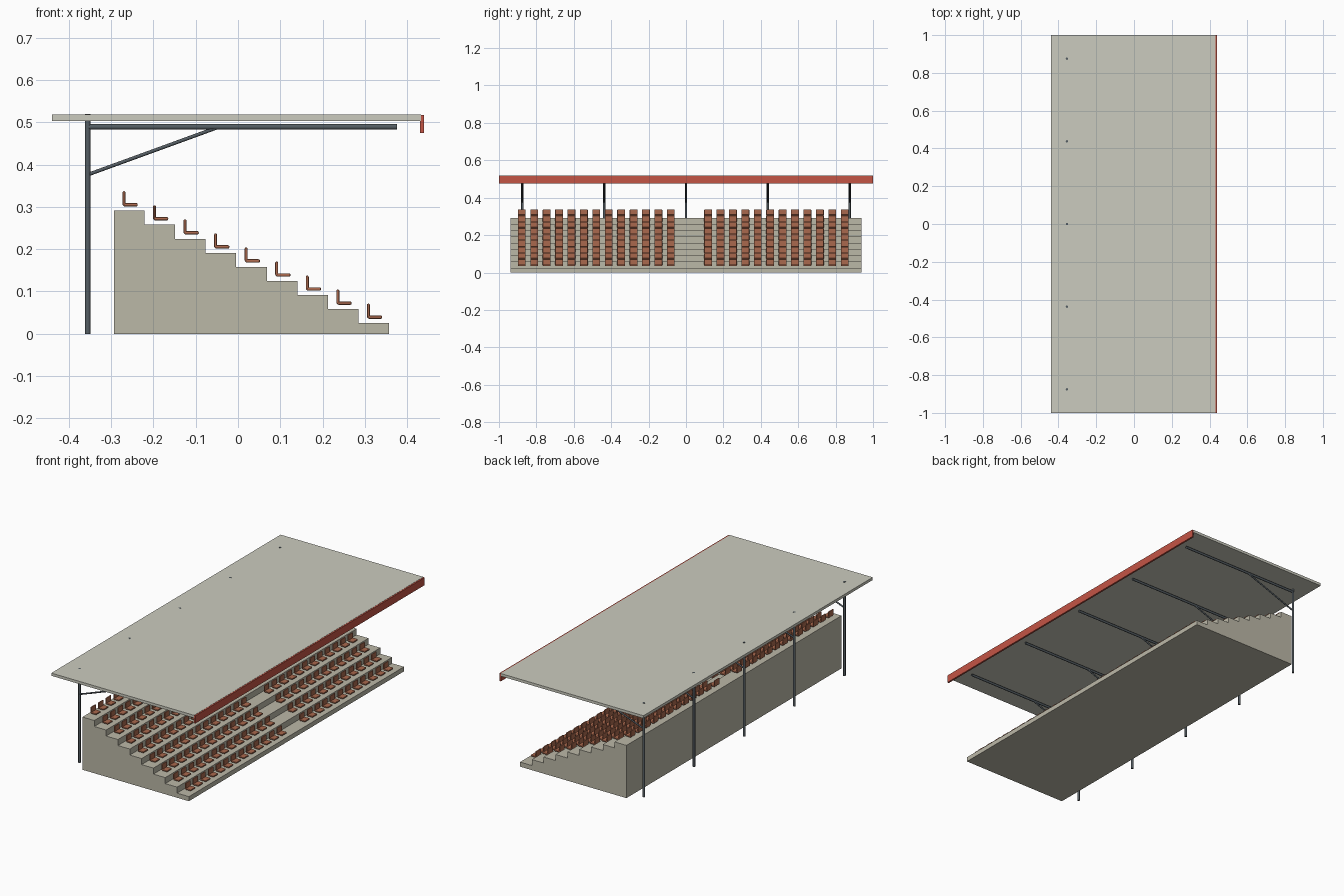
import bpy, bmesh
from mathutils import Vector, Matrix

if "Cube" in bpy.data.objects:
    bpy.data.objects.remove(bpy.data.objects["Cube"])


def material(name, rgb):
    m = bpy.data.materials.new(name)
    m.diffuse_color = (*rgb, 1)
    m.use_nodes = True
    m.node_tree.nodes["Principled BSDF"].inputs["Base Color"].default_value = m.diffuse_color
    return m


CONCRETE = material("concrete", (0.50, 0.48, 0.39))
SHEET = material("roof_sheet", (0.60, 0.60, 0.52))
RED = material("red_trim", (0.55, 0.09, 0.06))
STEEL = material("steel", (0.09, 0.11, 0.125))
PLASTIC = material("seat_plastic", (0.40, 0.14, 0.075))


def finish(name, bm, mat):
    bmesh.ops.recalc_face_normals(bm, faces=bm.faces)
    me = bpy.data.meshes.new(name)
    bm.to_mesh(me)
    bm.free()
    me.materials.append(mat)
    ob = bpy.data.objects.new(name, me)
    bpy.context.collection.objects.link(ob)
    return ob


def add_box(bm, lo, hi, bevel=0):
    lo, hi = Vector(lo), Vector(hi)
    part = bmesh.new()
    bmesh.ops.create_cube(part, size=1, matrix=Matrix.Translation((lo + hi) / 2)
                          @ Matrix.Diagonal((*(hi - lo), 1)))
    if bevel:
        bmesh.ops.bevel(part, geom=part.edges[:], offset=bevel, segments=2,
                        profile=0.5, affect='EDGES')
    tmp = bpy.data.meshes.new("tmp")
    part.to_mesh(tmp)
    part.free()
    bm.from_mesh(tmp)
    bpy.data.meshes.remove(tmp)


def box(name, lo, hi, mat):
    bm = bmesh.new()
    add_box(bm, lo, hi)
    return finish(name, bm, mat)


def tube(name, a, b, r, mat):
    a, b = Vector(a), Vector(b)
    d = b - a
    bm = bmesh.new()
    bmesh.ops.create_cone(bm, cap_ends=True, segments=12, radius1=r, radius2=r, depth=d.length,
                          matrix=Matrix.Translation((a + b) / 2)
                          @ d.to_track_quat('Z', 'Y').to_matrix().to_4x4())
    for f in bm.faces:
        f.smooth = len(f.verts) == 4
    for e in bm.edges:
        e.smooth = all(len(f.verts) == 4 for f in e.link_faces)
    return finish(name, bm, mat)


# Stepped terrace: one extruded stair profile
ROWS, X0, Z0, RUN, RISE = 9, -0.293, 0.291, 0.0722, 0.0332
profile = [(X0, 0)]
for i in range(ROWS):
    z = Z0 - i * RISE
    profile += [(X0 + i * RUN, z), (X0 + (i + 1) * RUN, z)]
profile.append((X0 + ROWS * RUN, 0))
bm = bmesh.new()
face = bm.faces.new([bm.verts.new((x, -0.938, z)) for x, z in profile])
ext = bmesh.ops.extrude_face_region(bm, geom=[face])
bmesh.ops.translate(bm, vec=(0, 1.876, 0),
                    verts=[v for v in ext["geom"] if isinstance(v, bmesh.types.BMVert)])
finish("terrace", bm, CONCRETE)

# Seats: pan and backrest, arrayed along and down, with a central aisle
PITCH = 0.0664


def seat_block(name, y, count):
    bm = bmesh.new()
    add_box(bm, (-0.271, y - 0.021, 0.301), (-0.237, y + 0.021, 0.309), 0.003)
    add_box(bm, (-0.273, y - 0.021, 0.303), (-0.266, y + 0.021, 0.337), 0.003)
    ob = finish(name, bm, PLASTIC)
    for n, off in ((count, (0, PITCH, 0)), (ROWS, (RUN, 0, -RISE))):
        m = ob.modifiers.new("array", 'ARRAY')
        m.count = n
        m.use_relative_offset = False
        m.use_constant_offset = True
        m.constant_offset_displace = off


seat_block("seats_left", -0.878, 13)
seat_block("seats_right", -0.878 + 15 * PITCH, 12)

# Roof slab and front fascia
box("roof", (-0.44, -1, 0.503), (0.432, 1, 0.518), SHEET)
box("fascia", (0.43, -1, 0.475), (0.44, 1, 0.517), RED)

# Steel frames: column, cantilever beam, diagonal brace
for i in range(5):
    y = -0.875 + i * 0.4375
    tube("column", (-0.355, y, 0), (-0.355, y, 0.519), 0.0065, STEEL)
    tube("roof_beam", (-0.355, y, 0.489), (0.376, y, 0.489), 0.0065, STEEL)
    tube("brace", (-0.355, y, 0.376), (-0.05, y, 0.487), 0.0042, STEEL)
